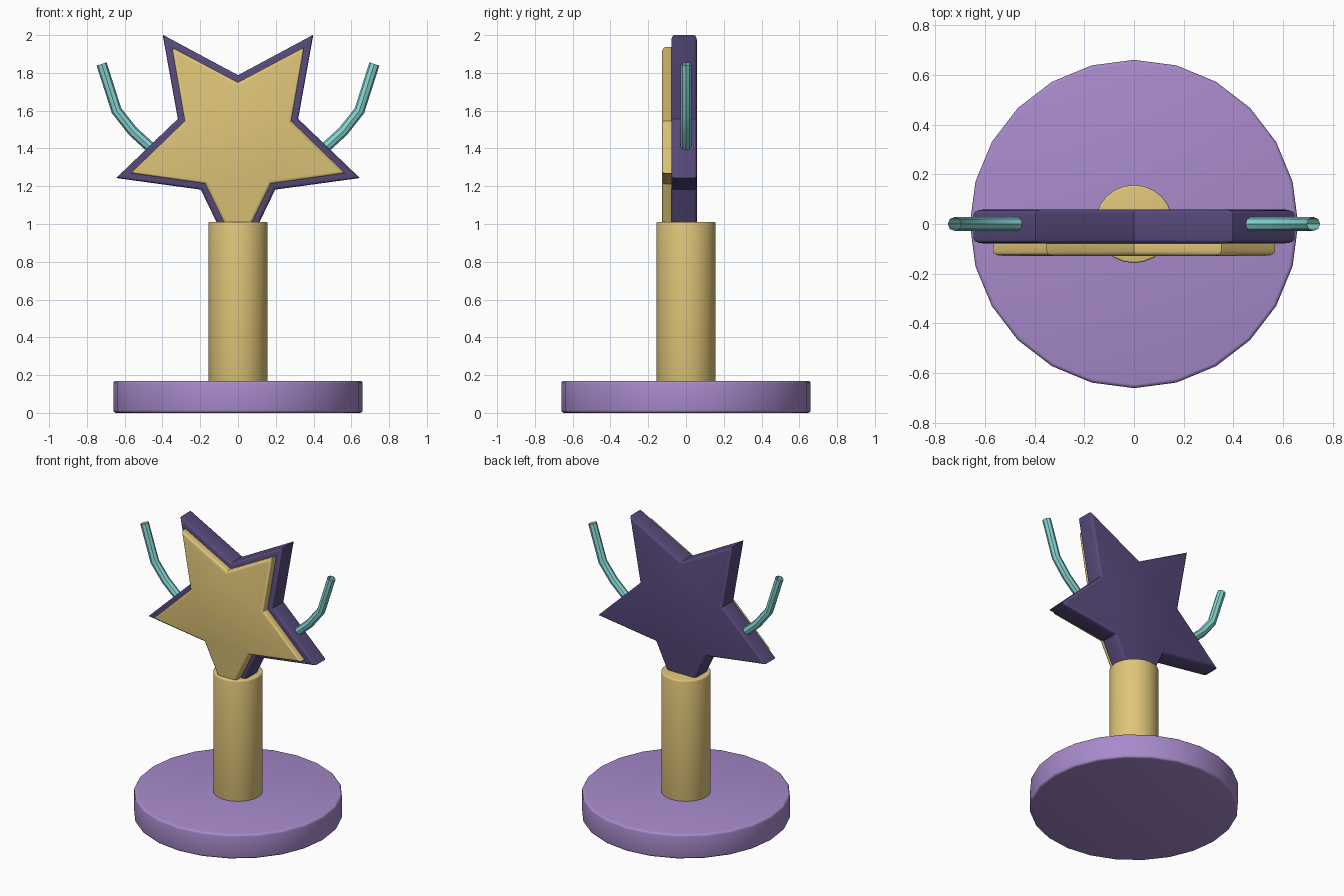
import bpy, bmesh
from math import sin, cos, pi, radians

old = bpy.data.objects.get("Cube")
if old:
    bpy.data.objects.remove(old, do_unlink=True)


def material(name, rgb):
    m = bpy.data.materials.new(name)
    m.use_nodes = True
    m.diffuse_color = (*rgb, 1)
    m.node_tree.nodes["Principled BSDF"].inputs["Base Color"].default_value = (*rgb, 1)
    return m


lilac = material("lilac", (0.39, 0.255, 0.60))
gold = material("gold", (0.74, 0.56, 0.19))
dark_purple = material("dark purple", (0.095, 0.068, 0.20))
teal = material("teal", (0.24, 0.68, 0.66))


def finish(obj, mat):
    obj.data.materials.append(mat)
    bpy.ops.object.select_all(action="DESELECT")
    obj.select_set(True)
    bpy.context.view_layer.objects.active = obj
    bpy.ops.object.shade_smooth_by_angle(angle=radians(35))


def prism(name, outline, to_3d, depth, bevel, mat):
    """Extrude an outline by a depth vector and round the rims of both caps."""
    bm = bmesh.new()
    face = bm.faces.new([bm.verts.new(to_3d(u, v)) for u, v in outline])
    new = bmesh.ops.extrude_face_region(bm, geom=[face], use_keep_orig=True)["geom"]
    far = [g for g in new if isinstance(g, bmesh.types.BMFace)][0]
    bmesh.ops.translate(bm, verts=far.verts, vec=depth)
    bmesh.ops.recalc_face_normals(bm, faces=bm.faces)
    rims = list(set(face.edges) | set(far.edges))
    bmesh.ops.bevel(bm, geom=rims, offset=bevel, segments=3, profile=0.5, affect="EDGES")
    mesh = bpy.data.meshes.new(name)
    bm.to_mesh(mesh)
    bm.free()
    obj = bpy.data.objects.new(name, mesh)
    bpy.context.collection.objects.link(obj)
    finish(obj, mat)


def disc(name, radius, sides, z0, z1, bevel, mat):
    ring = [(radius * cos(2 * pi * i / sides), radius * sin(2 * pi * i / sides))
            for i in range(sides)]
    prism(name, ring, lambda u, v: (u, v, z0), (0, 0, z1 - z0), bevel, mat)


def star(name, outer, inner, y0, y1, bevel, mat):
    # Five points, one of them straight down into the post
    pts = []
    for i in range(10):
        r, a = (inner if i % 2 else outer), -pi / 2 + i * pi / 5
        pts.append((r * cos(a), r * sin(a) + 1.453))
    prism(name, pts, lambda u, v: (u, y0, v), (0, y1 - y0, 0), bevel, mat)


# Base and post
disc("base", 0.66, 24, 0, 0.17, 0.015, lilac)
disc("post", 0.157, 24, 0.15, 1.01, 0.008, gold)

# Star body with a raised front plate
star("star_body", 0.678, 0.335, -0.078, 0.058, 0.018, dark_purple)
star("star_front", 0.597, 0.297, -0.128, -0.06, 0.018, gold)

# Curved open tubes on both sides
path = [(0.40, 1.36), (0.47, 1.412), (0.556, 1.49), (0.643, 1.60), (0.722, 1.847)]
for side, label in ((1, "left"), (-1, "right")):
    curve = bpy.data.curves.new(label + "_arm", "CURVE")
    curve.dimensions = "3D"
    curve.bevel_depth = 0.028
    curve.bevel_resolution = 2
    line = curve.splines.new("POLY")
    line.points.add(len(path) - 1)
    for p, (x, z) in zip(line.points, path):
        p.co = (side * x, 0, z, 1)
    arm = bpy.data.objects.new(label + "_arm", curve)
    bpy.context.collection.objects.link(arm)
    bpy.ops.object.select_all(action="DESELECT")
    arm.select_set(True)
    bpy.context.view_layer.objects.active = arm
    bpy.ops.object.convert(target="MESH")
    finish(bpy.context.view_layer.objects.active, teal)
